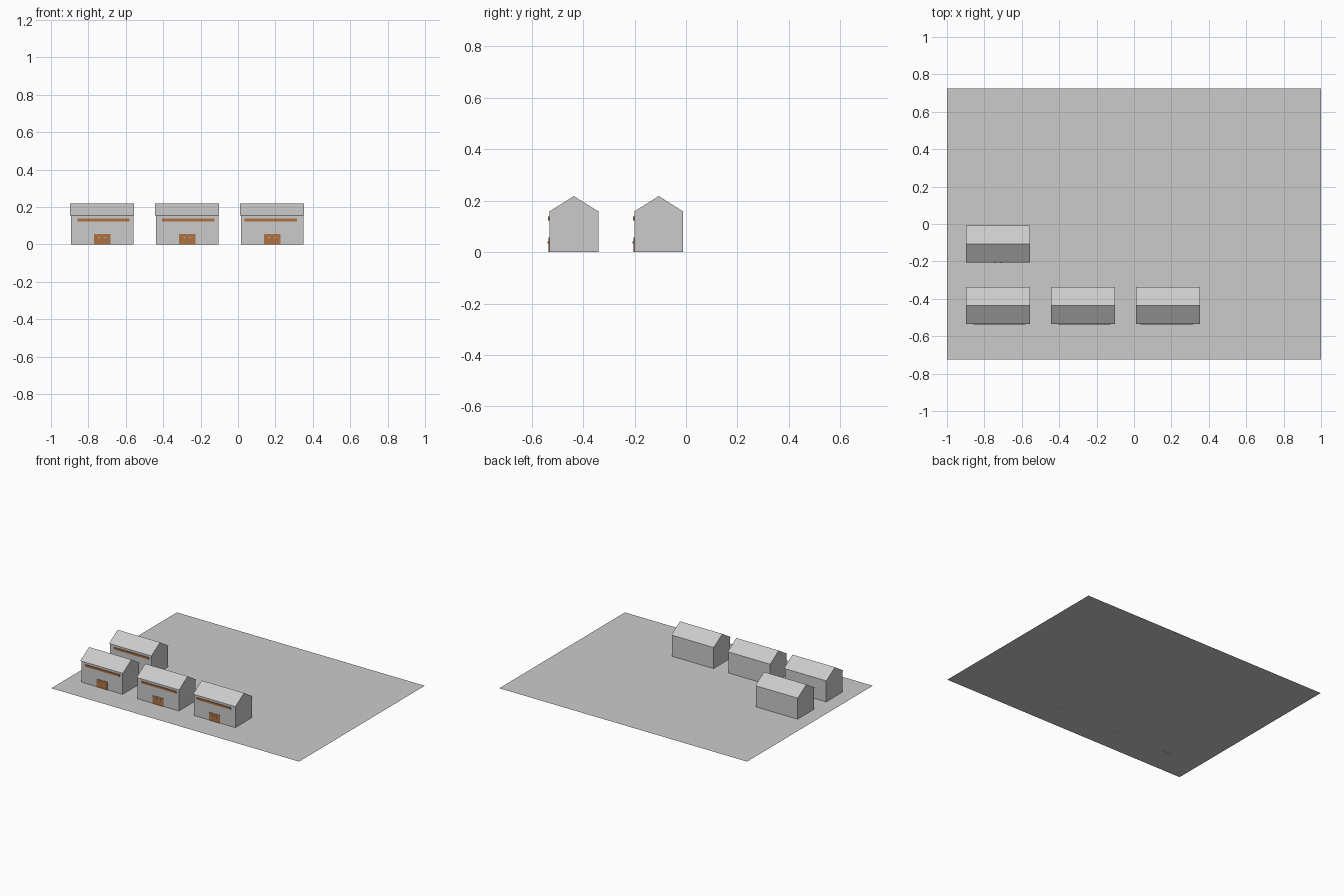
import bpy

if "Cube" in bpy.data.objects:
    bpy.data.objects.remove(bpy.data.objects["Cube"])


def material(name, color):
    m = bpy.data.materials.new(name)
    m.diffuse_color = color
    m.use_nodes = True
    m.node_tree.nodes["Principled BSDF"].inputs["Base Color"].default_value = m.diffuse_color
    return m


brown = material("brown_wood", (0.42, 0.17, 0.06, 1))
brass = material("brass", (0.75, 0.55, 0.3, 1))


def mesh_object(name, verts, faces, mat=None):
    me = bpy.data.meshes.new(name)
    me.from_pydata(verts, [], faces)
    if mat:
        me.materials.append(mat)
    ob = bpy.data.objects.new(name, me)
    bpy.context.collection.objects.link(ob)
    return ob


def box(name, x0, x1, y0, y1, z0, z1, mat=None):
    verts = [(x, y, z) for z in (z0, z1)
             for x, y in ((x0, y0), (x1, y0), (x1, y1), (x0, y1))]
    faces = [(3, 2, 1, 0), (4, 5, 6, 7)]
    faces += [(i, (i + 1) % 4, (i + 1) % 4 + 4, i + 4) for i in range(4)]
    return mesh_object(name, verts, faces, mat)


# Gable roof: triangular prism along x
def gable_roof(name, cx, cy, hx, hy, z0, z1):
    verts = [(cx + s * hx, cy + dy, z) for s in (-1, 1)
             for dy, z in ((-hy, z0), (hy, z0), (0, z1))]
    faces = [(0, 2, 1), (3, 4, 5), (0, 1, 4, 3), (1, 2, 5, 4), (2, 0, 3, 5)]
    return mesh_object(name, verts, faces)


def house(n, cx, cy, beam_shift):
    front = cy - 0.095
    box(f"walls_{n}", cx - 0.167, cx + 0.167, front, cy + 0.095, 0, 0.156)
    gable_roof(f"roof_{n}", cx, cy, 0.171, 0.099, 0.156, 0.218)
    # Beam under the eave
    bx = cx + beam_shift
    box(f"front_beam_{n}", bx - 0.14, bx + 0.14, front - 0.006, front + 0.002,
        0.124, 0.138, brown)
    # Double door with a knob on each leaf
    for side, s in (("left", -1), ("right", 1)):
        x0, x1 = sorted((cx, cx + s * 0.044))
        box(f"door_{side}_{n}", x0, x1, front - 0.003, front + 0.002, 0, 0.057, brown)
        kx = cx + s * 0.016
        box(f"door_knob_{side}_{n}", kx - 0.004, kx + 0.004, front - 0.007,
            front - 0.002, 0.034, 0.041, brass)


# Flat yard
mesh_object("yard", [(-1, -0.724, 0), (1, -0.724, 0), (1, 0.724, 0), (-1, 0.724, 0)],
            [(0, 1, 2, 3)])

# Row of three houses and one behind
for n, (x, y, b) in enumerate([(-0.726, -0.436, 0.007), (-0.272, -0.436, 0.007),
                               (0.183, -0.436, -0.007), (-0.726, -0.106, 0.007)], 1):
    house(n, x, y, b)
